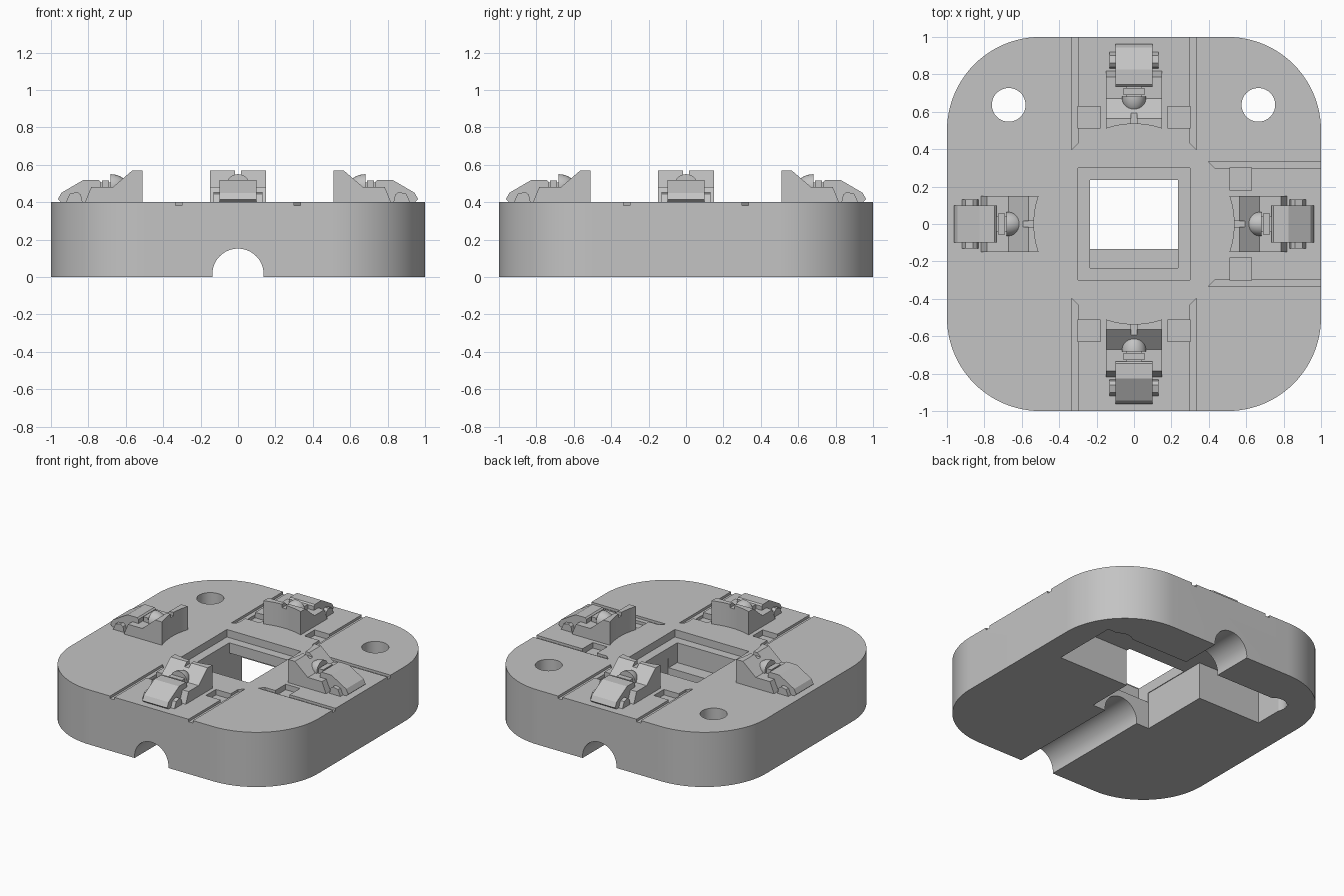
import bpy, bmesh, math
from mathutils import Matrix

cube = bpy.data.objects.get("Cube")
if cube:
    bpy.data.objects.remove(cube, do_unlink=True)

grey = bpy.data.materials.new("plain_grey")
grey.use_nodes = True
grey.diffuse_color = (0.55, 0.55, 0.55, 1)
grey.node_tree.nodes["Principled BSDF"].inputs["Base Color"].default_value = grey.diffuse_color

SIDEWAYS = Matrix.Rotation(math.pi / 2, 4, 'X')   # profile (x, y) becomes (x, z)


def to_object(name, bm):
    bmesh.ops.recalc_face_normals(bm, faces=bm.faces[:])
    mesh = bpy.data.meshes.new(name)
    bm.to_mesh(mesh)
    bm.free()
    mesh.materials.append(grey)
    obj = bpy.data.objects.new(name, mesh)
    bpy.context.scene.collection.objects.link(obj)
    return obj


def prism(name, points, low, high, matrix=Matrix()):
    bm = bmesh.new()
    face = bm.faces.new([bm.verts.new((x, y, low)) for x, y in points])
    top = bmesh.ops.extrude_face_region(bm, geom=[face])["geom"]
    moved = [v for v in top if isinstance(v, bmesh.types.BMVert)]
    bmesh.ops.translate(bm, vec=(0, 0, high - low), verts=moved)
    bm.transform(matrix)
    return to_object(name, bm)


def rect(x0, x1, y0, y1):
    return [(x0, y0), (x1, y0), (x1, y1), (x0, y1)]


def circle(cx, cy, radius, count=64):
    turns = [2 * math.pi * i / count for i in range(count)]
    return [(cx + radius * math.cos(a), cy + radius * math.sin(a)) for a in turns]


def activate(obj):
    bpy.ops.object.select_all(action='DESELECT')
    obj.select_set(True)
    bpy.context.view_layer.objects.active = obj


def cut(obj, cutter):
    activate(obj)
    mod = obj.modifiers.new("cut", 'BOOLEAN')
    mod.operation = 'DIFFERENCE'
    mod.solver = 'EXACT'
    mod.object = cutter
    bpy.ops.object.modifier_apply(modifier=mod.name)
    bpy.data.objects.remove(cutter, do_unlink=True)


def smooth(obj):
    activate(obj)
    bpy.ops.object.shade_smooth_by_angle(angle=math.radians(25))


# Rounded square base
TOP = 0.4
outline = []
for corner in range(4):
    cx = 0.5 if corner in (0, 3) else -0.5
    cy = 0.5 if corner < 2 else -0.5
    for i in range(25):
        a = math.pi / 2 * (corner + i / 24)
        outline.append((cx + 0.5 * math.cos(a), cy + 0.5 * math.sin(a)))
base = prism("base", outline, 0, TOP)

# Central window with a shallow lip
cut(base, prism("lip", rect(-0.3, 0.3, -0.3, 0.3), 0.345, 0.5))
cut(base, prism("window", rect(-0.235, 0.235, -0.235, 0.235), 0.2, 0.5))

# Underside pocket, cable channel and corner holes
pocket = [(-0.24, -0.135), (0.24, -0.135), (0.24, 0.21), (0.81, 0.21),
          (0.81, 0.7), (-0.75, 0.7), (-0.75, 0.39), (-0.24, 0.39)]
cut(base, prism("pocket", pocket, -0.1, 0.27))
cut(base, prism("channel", circle(0, 0.015, 0.137), -1.1, 1.1, SIDEWAYS))
for x in (-0.67, 0.665):
    cut(base, prism("hole", circle(x, 0.637, 0.09), -0.1, 0.5))

# Slots and square sockets on either side of each arm
for k in range(4):
    turn = Matrix.Rotation(k * math.pi / 2, 4, 'Z')
    for side in (-1, 1):
        slot = [(0.43, side * 0.3), (1.1, side * 0.3), (1.1, side * 0.335), (0.395, side * 0.335)]
        cut(base, prism("slot", slot, TOP - 0.018, 0.5, turn))
        socket = rect(0.512, 0.628, side * 0.18, side * 0.302)
        cut(base, prism("socket", socket, TOP - 0.04, 0.5, turn))
smooth(base)

# One clip, built facing +x
wedge = prism("clip_wedge", [(0.49, 0.395), (0.49, 0.57), (0.565, 0.57), (0.67, 0.48),
                             (0.785, 0.48), (0.82, 0.395)], -0.15, 0.15, SIDEWAYS)
cut(wedge, prism("hollow", circle(0.0725, 0, 0.4625, 128), 0.3, 0.7))
cut(wedge, prism("neck_slot", rect(0.45, 0.64, -0.017, 0.017), 0.545, 0.7))

bm = bmesh.new()
bmesh.ops.create_uvsphere(bm, u_segments=32, v_segments=16, radius=0.065)
bm.transform(Matrix.Translation((0.683, 0, 0.485)) @ Matrix.Diagonal((1.42, 1, 1, 1)))
cut_edge = bmesh.ops.bisect_plane(bm, geom=bm.verts[:] + bm.edges[:] + bm.faces[:],
                                  plane_co=(0.683, 0, 0), plane_no=(1, 0, 0), clear_outer=True)
bmesh.ops.holes_fill(bm, edges=[e for e in bm.edges if e.is_boundary])
knob = to_object("clip_knob", bm)

link = prism("clip_link", rect(0.69, 0.728, -0.055, 0.055), 0.45, 0.515)
stem = prism("clip_stem", rect(0.68, 0.75, -0.04, 0.04), 0.45, 0.505)
head = prism("clip_head", [(0.735, 0.41), (0.735, 0.51), (0.745, 0.52), (0.825, 0.52),
                           (0.945, 0.45), (0.963, 0.415), (0.94, 0.395), (0.76, 0.395)],
             -0.1, 0.1, SIDEWAYS)
pin = prism("clip_pin", [(0.83, 0.395), (0.84, 0.44), (0.86, 0.455), (0.9, 0.445), (0.922, 0.395)],
            -0.13, 0.13, SIDEWAYS)

# Repeat the clip on all four arms
for part in (wedge, knob, link, stem, head, pin):
    smooth(part)
    for k in range(1, 4):
        twin = part.copy()
        twin.rotation_euler.z = k * math.pi / 2
        bpy.context.scene.collection.objects.link(twin)
